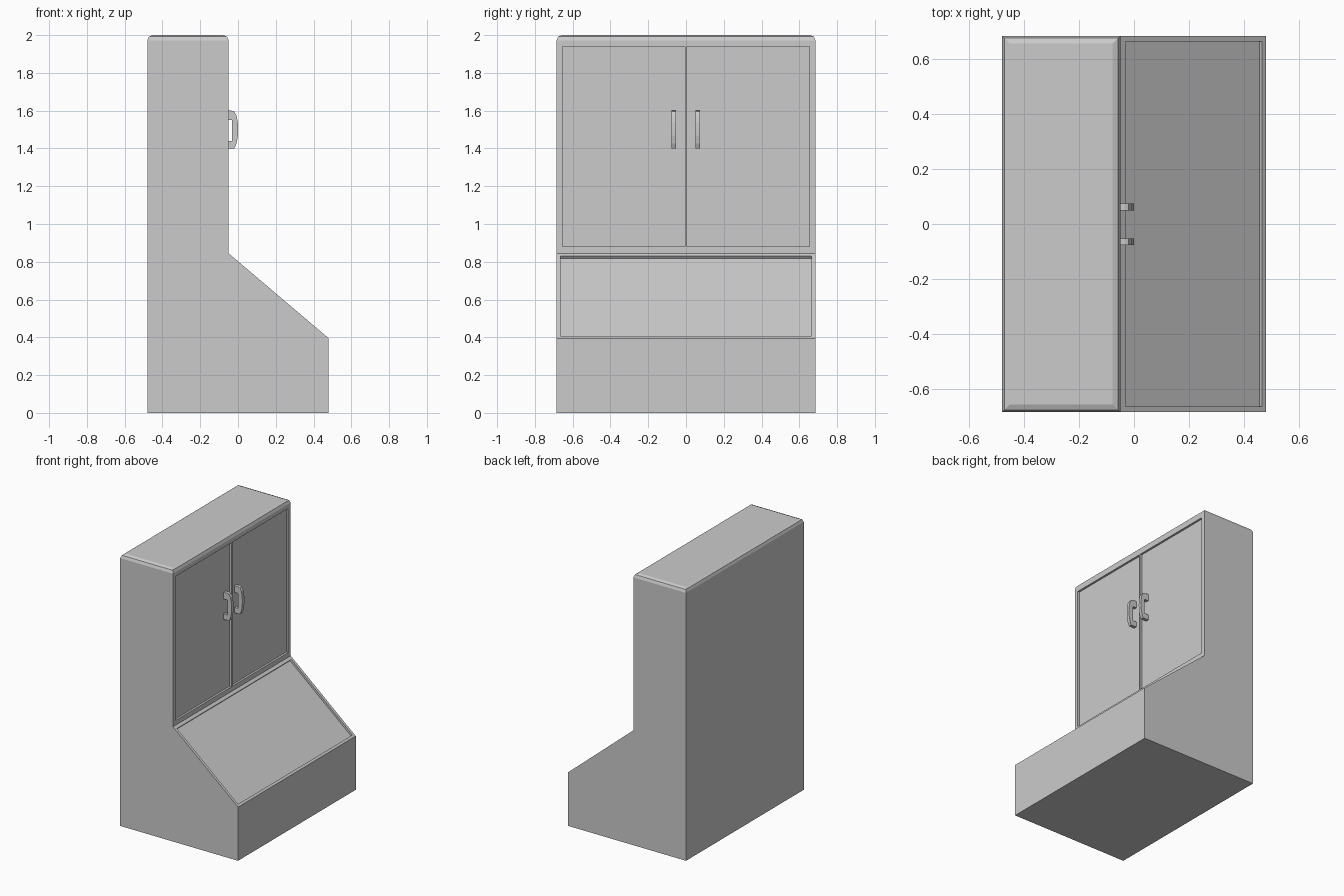
import bpy, bmesh
from mathutils import Vector

if "Cube" in bpy.data.objects:
    bpy.data.objects.remove(bpy.data.objects["Cube"])

HALF_W = 0.685


def prism(name, profile, y0, y1):
    """Extrude an xz profile from y0 to y1."""
    bm = bmesh.new()
    face = bm.faces.new([bm.verts.new((x, y0, z)) for x, z in profile])
    ext = bmesh.ops.extrude_face_region(bm, geom=[face])
    moved = [v for v in ext["geom"] if isinstance(v, bmesh.types.BMVert)]
    bmesh.ops.translate(bm, verts=moved, vec=(0, y1 - y0, 0))
    bmesh.ops.recalc_face_normals(bm, faces=bm.faces)
    mesh = bpy.data.meshes.new(name)
    bm.to_mesh(mesh)
    bm.free()
    ob = bpy.data.objects.new(name, mesh)
    bpy.context.collection.objects.link(ob)
    return ob


def recess(target, profile, y0, y1):
    """Cut a prism-shaped recess out of target."""
    cutter = prism("recess_cutter", profile, y0, y1)
    cutter.hide_render = True
    bpy.context.view_layer.objects.active = target
    mod = target.modifiers.new("recess", "BOOLEAN")
    mod.operation = "DIFFERENCE"
    mod.solver = "EXACT"
    mod.object = cutter
    bpy.ops.object.modifier_apply(modifier=mod.name)
    bpy.data.objects.remove(cutter)


# Cabinet body with sloped front
body = prism("cabinet_body",
             [(-0.48, 0), (0.48, 0), (0.48, 0.395), (-0.05, 0.845), (-0.05, 2), (-0.48, 2)],
             -HALF_W, HALF_W)

# Rounded top rim
bm = bmesh.new()
bm.from_mesh(body.data)
rim = [e for e in bm.edges if all(v.co.z > 1.99 for v in e.verts)]
bmesh.ops.bevel(bm, geom=rim, offset=0.028, segments=2, profile=0.5, affect="EDGES")
bm.to_mesh(body.data)
bm.free()

# Two recessed doors separated by a thin strip
DEPTH = 0.015
for y0, y1 in ((-0.655, -0.006), (0.006, 0.655)):
    recess(body, [(-0.05 - DEPTH, 0.88), (0.1, 0.88), (0.1, 1.94), (-0.05 - DEPTH, 1.94)], y0, y1)

# Recessed panel on the slope
top, low = Vector((-0.05, 0.845)), Vector((0.48, 0.395))
along = (low - top).normalized()
normal = Vector((-along.y, along.x))
a, b = top + along * 0.024, low - along * 0.018
recess(body, [a - normal * DEPTH, b - normal * DEPTH, b + normal * 0.05, a + normal * 0.05],
       -0.665, 0.665)

# Bowed door handles
handle = [(-0.067, 1.40), (-0.02, 1.40), (-0.008, 1.425), (-0.001, 1.465), (0, 1.50),
          (-0.001, 1.535), (-0.008, 1.575), (-0.02, 1.595), (-0.035, 1.60), (-0.067, 1.60),
          (-0.067, 1.55), (-0.033, 1.55), (-0.033, 1.44), (-0.067, 1.44)]
for side, y in (("left", -0.064), ("right", 0.062)):
    prism(side + "_door_handle", handle, y - 0.012, y + 0.012)
